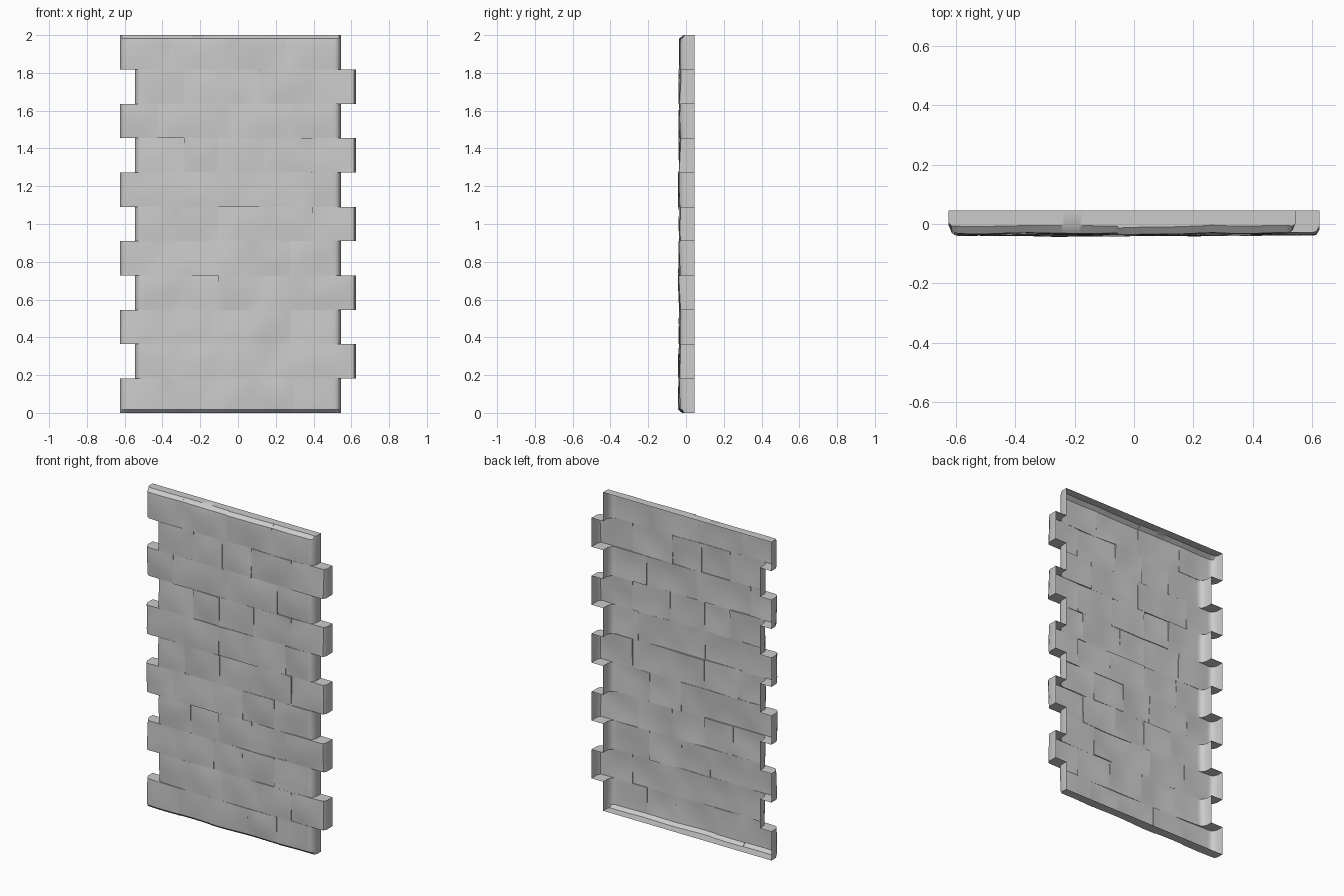
import bpy, bmesh, math, random
from mathutils import Vector, noise

if "Cube" in bpy.data.objects:
    bpy.data.objects.remove(bpy.data.objects["Cube"])

random.seed(7)
STEP, NX = 0.01, 125            # column width and count across the full width
ROWS, SUB = 11, 10              # stone courses, samples per course
CH = 2.0 / ROWS
BACK = 0.045                    # open back rim

# vertical joints of each course, bottom to top
JOINTS = [
    [-.38, -.17, .10, .30],
    [-.32, -.08, .15, .40],
    [-.40, -.15, .05, .28],
    [-.30, -.10, .12, .36],
    [-.42, -.15, .05, .28],
    [-.34, -.10, .15, .39],
    [-.36, -.10, .07, .35],
    [-.28, -.10, .14, .40],
    [-.42, -.05, .30],
    [-.28, -.08, .12, .40],
    [-.36, -.05, .25],
]


def col(x):
    return round((x + 0.625) / STEP)


def span(c):
    # alternate courses are shifted to form interlocking tabs
    return (-.625, .545) if c % 2 == 0 else (-.545, .625)


# stone layout: id per cell, plus random tilt per stone
stones, cell = [], {}
for c in range(ROWS):
    lo, hi = span(c)
    edges = [col(x) for x in [lo] + JOINTS[c] + [hi]]
    for a, b in zip(edges, edges[1:]):
        k = len(stones)
        stones.append(dict(a=a, b=b, c=c,
                           h=[random.uniform(-.0055, .0055) for _ in range(4)]))
        for i in range(a, b):
            for j in range(c * SUB, (c + 1) * SUB):
                cell[i, j] = k


def rounding(d, r):
    return 0 if d >= r else r - math.sqrt(max(0, r * r - (r - d) ** 2))


def depth(s, x, z, i, j):
    # tilted, slightly pillowed stone face with rounded outer edges
    u = (i - s['a']) / (s['b'] - s['a'])
    v = (j - s['c'] * SUB) / SUB
    h = s['h']
    y = -.034 + (h[0] * (1 - u) + h[1] * u) * (1 - v) + (h[2] * (1 - u) + h[3] * u) * v
    y += .006 * noise.noise(Vector((x * 5, s['c'] * .3, z * 5)))
    y -= .003 * math.sin(math.pi * u) * math.sin(math.pi * v)
    lo, hi = span(s['c'])
    drop = max(rounding(x - lo, .035), rounding(hi - x, .02 if hi > .6 else .035),
               rounding(z, .02), rounding(2 - z, .025))
    return max(y, -.045) + drop


bm = bmesh.new()
face_v, rim_v = {}, {}


def vert(k, i, j):
    if (k, i, j) not in face_v:
        x, z = -.625 + i * STEP, j * CH / SUB
        face_v[k, i, j] = bm.verts.new((x, depth(stones[k], x, z, i, j), z))
    return face_v[k, i, j]


def rim(i, j):
    if (i, j) not in rim_v:
        rim_v[i, j] = bm.verts.new((-.625 + i * STEP, BACK, j * CH / SUB))
    return rim_v[i, j]


# stone faces, steps between stones, and outer side walls
for (i, j), k in cell.items():
    cs = [(i, j), (i + 1, j), (i + 1, j + 1), (i, j + 1)]
    bm.faces.new([vert(k, *p) for p in cs])
    neighbours = [(i, j - 1), (i + 1, j), (i, j + 1), (i - 1, j)]
    for e, n in enumerate(neighbours):
        p, q = cs[e], cs[(e + 1) % 4]
        m = cell.get(n)
        if m is None:
            bm.faces.new([vert(k, *q), vert(k, *p), rim(*p), rim(*q)])
        elif m > k:
            bm.faces.new([vert(k, *q), vert(k, *p), vert(m, *p), vert(m, *q)])

mesh = bpy.data.meshes.new("stone_wall_panel")
bm.to_mesh(mesh)
bm.free()
wall = bpy.data.objects.new("stone_wall_panel", mesh)
bpy.context.collection.objects.link(wall)
bpy.context.view_layer.objects.active = wall
wall.select_set(True)
bpy.ops.object.shade_smooth_by_angle(angle=math.radians(35))
